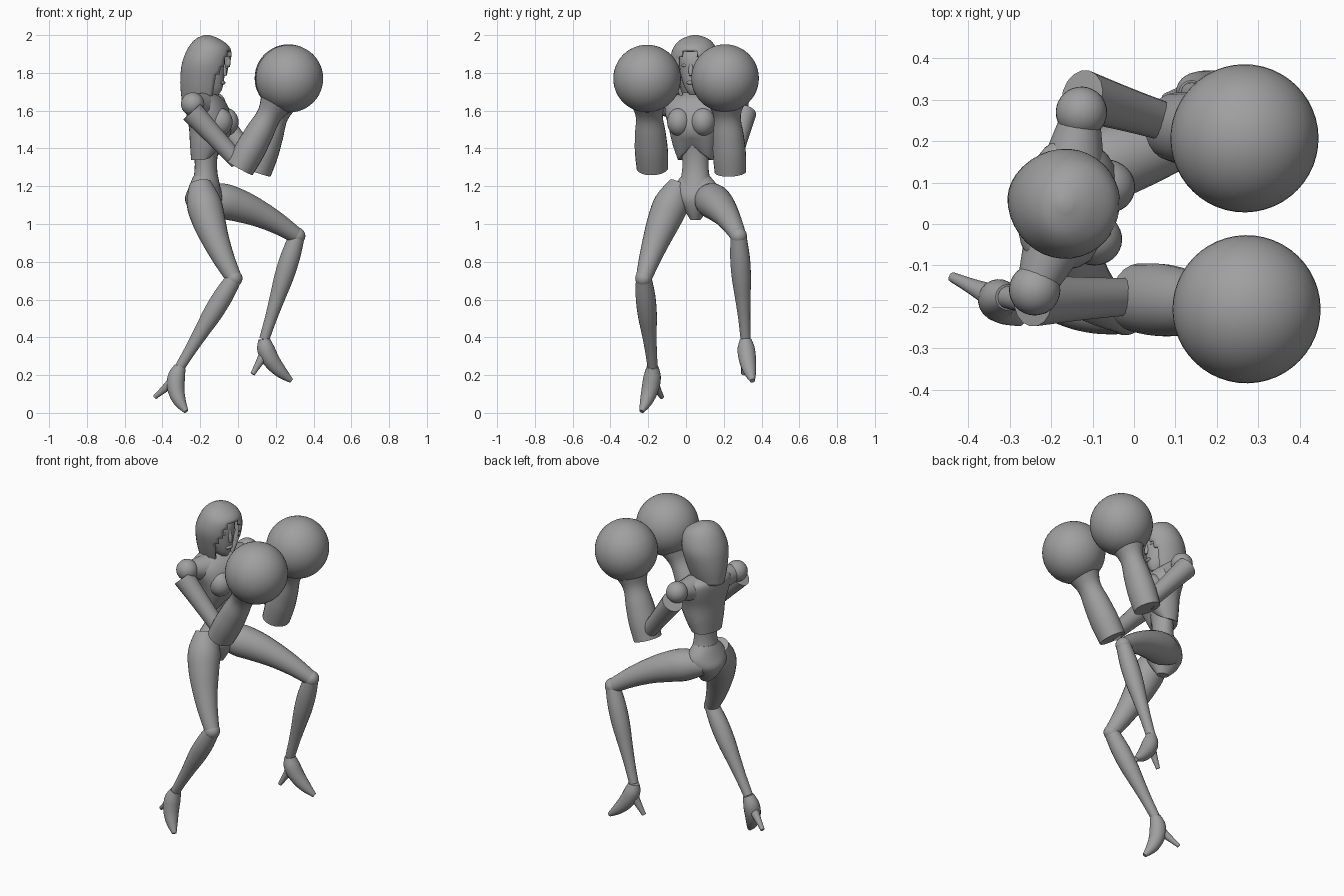
import bpy, bmesh, math
from mathutils import Vector, Matrix

cube = bpy.data.objects.get("Cube")
if cube:
    bpy.data.objects.remove(cube)

grey = bpy.data.materials.new("plain grey")
grey.use_nodes = True
colour = (0.35, 0.35, 0.35, 1)
grey.diffuse_color = colour
grey.node_tree.nodes["Principled BSDF"].inputs["Base Color"].default_value = colour

YAW = math.radians(-14)          # the body is turned a little to its right
FORWARD = Vector((math.cos(YAW), math.sin(YAW), 0))
SIDE = Vector((-FORWARD.y, FORWARD.x, 0))
UP = Vector((0, 0, 1))
parts = []


def finish(name, bm):
    bmesh.ops.recalc_face_normals(bm, faces=bm.faces)
    mesh = bpy.data.meshes.new(name)
    bm.to_mesh(mesh)
    bm.free()
    mesh.materials.append(grey)
    ob = bpy.data.objects.new(name, mesh)
    bpy.context.collection.objects.link(ob)
    parts.append(ob)
    return ob


def spline(rows, steps):
    """Smooth curve through rows of centre plus two radii."""
    out = []
    for i in range(len(rows) - 1):
        a, b = rows[max(i - 1, 0)], rows[i]
        c, d = rows[i + 1], rows[min(i + 2, len(rows) - 1)]
        for k in range(steps):
            t = k / steps
            out.append(b + (c - a) * (t / 2) + (a * 2 - b * 5 + c * 4 - d) * (t * t / 2)
                       + (b * 3 - a - c * 3 + d) * (t ** 3 / 2))
    return out + [rows[-1]]


def loft(name, rows, hint, axis=None, sides=24, steps=4, power=1, rule=None):
    """Skin of elliptical rings; each row is x, y, z, radius along hint, radius across."""
    rows = spline([Vector(r) for r in rows], steps)
    centres = [Vector(r[:3]) for r in rows]
    bm = bmesh.new()
    rings = []
    for i, r in enumerate(rows):
        t = axis or (centres[min(i + 1, len(rows) - 1)] - centres[max(i - 1, 0)]).normalized()
        u = (hint - t * hint.dot(t)).normalized()
        v = t.cross(u)
        ring = []
        for k in range(sides):
            angle = math.tau * k / sides
            ca, sa = (math.copysign(abs(f(angle)) ** power, f(angle)) for f in (math.cos, math.sin))
            ring.append(bm.verts.new(centres[i] + u * ca * r[3] + v * sa * r[4]))
        rings.append(ring)
    for low, high in zip(rings, rings[1:]):
        for k in range(sides):
            n = (k + 1) % sides
            bm.faces.new((low[k], low[n], high[n], high[k]))
    bm.faces.new(rings[0][::-1])
    bm.faces.new(rings[-1])
    if rule:
        rule(bm, rings)
    return finish(name, bm)


def limb(name, start, end, radii, bow=(0, 0, 0), flat=1, hint=SIDE, sides=24):
    """Tapered limb with evenly spaced radii, bent sideways by the bow vector."""
    rows = []
    for i, radius in enumerate(radii):
        t = i / (len(radii) - 1)
        centre = Vector(start).lerp(Vector(end), t) + Vector(bow) * (4 * t * (1 - t))
        rows.append((*centre, radius * flat, radius))
    return loft(name, rows, hint, sides=sides)


def ball(name, centre, radii, segments=32):
    bm = bmesh.new()
    turn = Matrix.Translation(centre) @ Matrix.Rotation(YAW, 4, "Z") @ Matrix.Diagonal((*radii, 1))
    bmesh.ops.create_uvsphere(bm, u_segments=segments, v_segments=segments // 2, radius=1, matrix=turn)
    return finish(name, bm)


def body(forward, side, z):
    """Point in the turned frame of the upper body."""
    return Vector((-0.17, 0.05, z)) + FORWARD * forward + SIDE * side


def stack(name, rows, **options):
    """Upright loft; each row is height, back, front, half width."""
    return loft(name, [(*body((b + f) / 2, 0, z), (f - b) / 2, w) for z, b, f, w in rows],
                FORWARD, axis=UP, **options)


# Rib cage, with the lower front edge raised to a point
def rib_arch(bm, rings):
    for i, ring in enumerate(rings[:6]):
        for v in ring:
            d = v.co - body(0, 0, 0)
            if d.dot(FORWARD) > 0:
                v.co.z += 0.07 * (1 - i / 6) * max(0, 1 - abs(d.dot(SIDE)) / 0.09)


stack("rib_cage", [(1.34, -.075, .06, .095), (1.42, -.08, .1, .118), (1.51, -.085, .135, .135),
                   (1.6, -.1, .12, .16), (1.66, -.1, .085, .15), (1.695, -.07, .035, .07)],
      power=0.85, rule=rib_arch)
for name, s in (("left_bust", 1), ("right_bust", -1)):
    ball(name, body(.09, s * .065, 1.54), (.07, .065, .075))
limb("waist", body(0, 0, 1.2), body(0, 0, 1.43), [.075, .06, .06, .075], flat=1.2)
limb("neck", body(0, 0, 1.64), body(.01, 0, 1.8), [.048, .042, .042], sides=16)

# Pelvis
stack("pelvis", [(1.02, -.035, .035, .025), (1.07, -.085, .065, .06), (1.13, -.11, .085, .115),
                 (1.19, -.09, .075, .125), (1.255, -.065, .055, .075)])


# Hood with an open front
def hood_opening(bm, rings):
    doomed = []
    for f in bm.faces:
        d = f.calc_center_median() - body(0, 0, 0)
        height = abs(d.z - 1.77) / 0.15
        width = 0.085 * math.sqrt(1 - min(height, .8) ** 2)
        front = d.dot(FORWARD) > 0.03 and height < 1 and abs(d.dot(SIDE)) < width
        if front or f.verts[0] in rings[0] and len(f.verts) > 4:
            doomed.append(f)
    bmesh.ops.delete(bm, geom=doomed, context="FACES")


hood = stack("hood", [(1.655, -.13, .085, .08), (1.75, -.137, .115, .112), (1.85, -.127, .135, .133),
                      (1.93, -.095, .13, .115), (1.978, -.055, .075, .075), (2, -.01, .02, .015)],
             sides=36, steps=5, rule=hood_opening)
shell = hood.modifiers.new("thickness", "SOLIDIFY")
shell.thickness = 0.014
shell.offset = -1

# Face: a narrow skull with jaw, nose, lips and eyes
stack("face", [(1.685, .02, .07, .02), (1.72, -.06, .09, .05), (1.79, -.09, .1, .076),
               (1.88, -.09, .1, .085), (1.94, -.06, .07, .06)])
limb("nose", body(.095, 0, 1.85), body(.105, 0, 1.785), [.008, .013, .009], sides=10)
ball("lips", body(.092, 0, 1.748), (.013, .026, .011), 16)
for name, s in (("left_eye", 1), ("right_eye", -1)):
    ball(name, body(.083, s * .035, 1.84), (.014, .02, .01), 16)


# Arm: shoulder ball, sleeve-like upper arm, glove cuff and round glove
def arm(side, socket, shoulder, sleeve, elbow, cuff, fist):
    ball(side + "_shoulder", shoulder, (.062,) * 3)
    limb(side + "_collar", socket, shoulder, [.075, .06, .045], hint=UP, sides=16)
    limb(side + "_upper_arm", sleeve, elbow, [.063, .052, .045], sides=16)
    limb(side + "_glove_cuff", cuff, fist, [.076, .08, .074, .066, .1, .1], flat=1.1)
    ball(side + "_glove", fist, (.179,) * 3, 48)


arm("left", body(0, .1, 1.62), shoulder=(-.127, .27, 1.635), sleeve=(-.125, .31, 1.59),
    elbow=(.1, .24, 1.31), cuff=(.1, .235, 1.275), fist=(.267, .207, 1.772))
arm("right", body(0, -.1, 1.62), shoulder=(-.24, -.159, 1.635), sleeve=(-.245, -.185, 1.595),
    elbow=(0, -.175, 1.33), cuff=(.01, -.178, 1.295), fist=(.272, -.206, 1.77))


# Leg: thigh, knee ball, shin, and a shoe with a thin heel
def leg(side, hip, thigh_bow, knee, ankle, arch, toe, heel):
    limb(side + "_thigh", hip, knee, [.06, .092, .087, .072, .057, .042], thigh_bow)
    ball(side + "_knee", knee, (.045,) * 3, 20)
    limb(side + "_shin", knee, ankle, [.042, .052, .051, .041, .032, .027], sides=20)
    limb(side + "_shoe", ankle, toe, [.031, .045, .047, .042, .032, .013], arch, sides=20)
    heel_top = Vector(ankle).lerp(Vector(toe), .3) + Vector(arch)
    limb(side + "_heel", heel_top, heel, [.032, .02, .012], sides=10)


leg("left", hip=(-.2, .1, 1.14), thigh_bow=(0, 0, .04), knee=(.312, .278, .937),
    ankle=(.139, .316, .39), arch=(-.035, -.008, 0), toe=(.282, .352, .17), heel=(.077, .304, .205))
leg("right", hip=(-.2, -.03, 1.21), thigh_bow=(-.025, -.012, 0), knee=(-.021, -.224, .712),
    ankle=(-.306, -.177, .245), arch=(-.038, .016, 0), toe=(-.275, -.235, .008),
    heel=(-.44, -.128, .083))

# Smooth shading with sharp creases kept
bpy.ops.object.select_all(action="DESELECT")
for ob in parts:
    ob.select_set(True)
bpy.context.view_layer.objects.active = parts[0]
bpy.ops.object.shade_smooth_by_angle(angle=math.radians(40))
